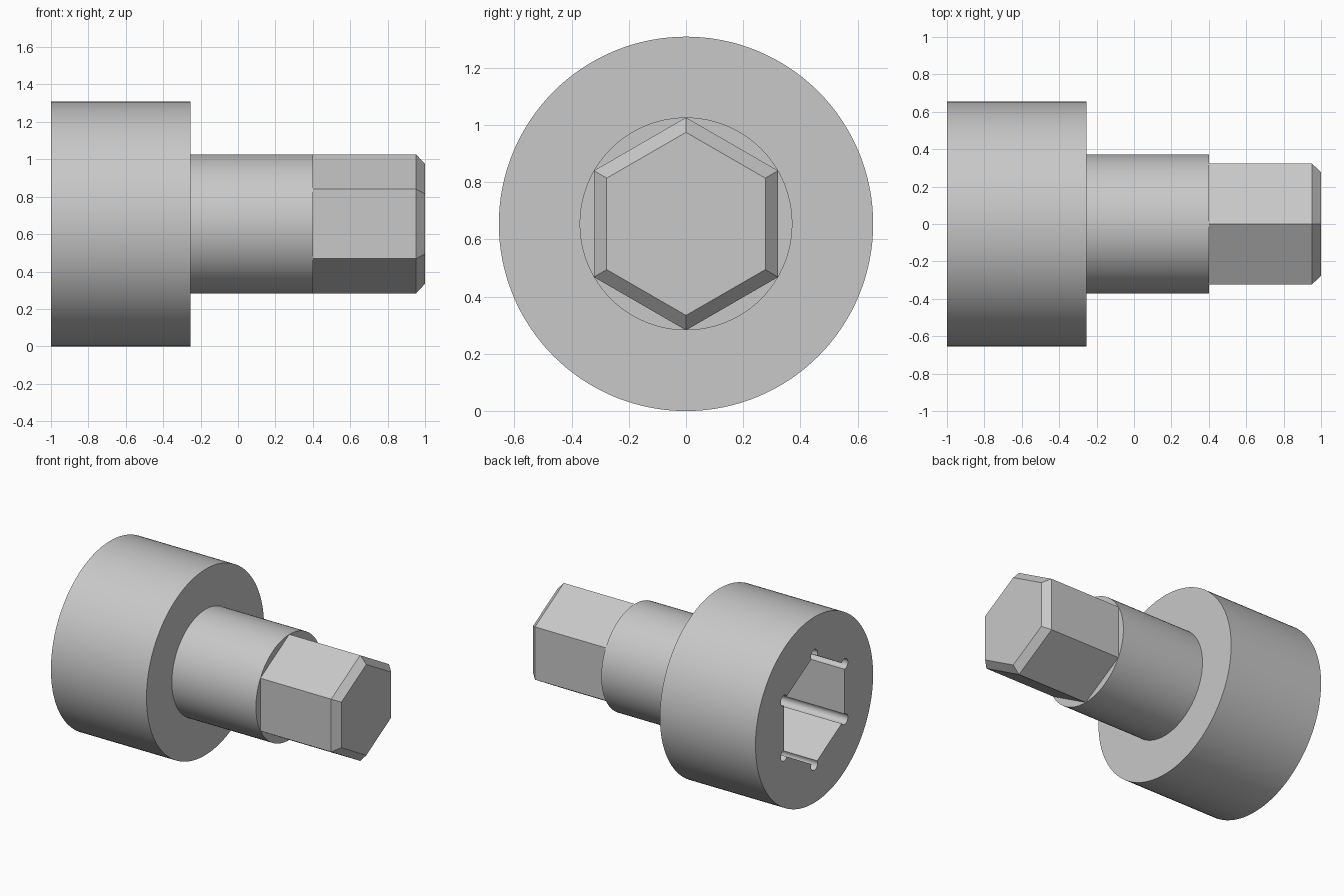
import bpy, bmesh
from math import sin, cos, pi, radians

AXIS_Z = 0.6545

cube = bpy.data.objects.get("Cube")
if cube:
    bpy.data.objects.remove(cube, do_unlink=True)

steel = bpy.data.materials.new("steel_grey")
steel.use_nodes = True
grey = (0.58, 0.58, 0.58, 1)
steel.diffuse_color = grey
steel.node_tree.nodes["Principled BSDF"].inputs["Base Color"].default_value = grey


def polygon(radius, sides):
    """Outline in the (y, z) plane with a corner straight up."""
    return [(radius * sin(2 * pi * i / sides), radius * cos(2 * pi * i / sides))
            for i in range(sides)]


def loft(name, sections, start_cap=True, smooth=False):
    """Skin matching (x, outline) sections along the x axis."""
    bm = bmesh.new()
    rings = [[bm.verts.new((x, y, z + AXIS_Z)) for y, z in outline]
             for x, outline in sections]
    for a, b in zip(rings, rings[1:]):
        for i in range(len(a)):
            j = (i + 1) % len(a)
            bm.faces.new((a[i], a[j], b[j], b[i]))
    bm.faces.new(rings[-1])
    cap = bm.faces.new(rings[0])
    bmesh.ops.recalc_face_normals(bm, faces=bm.faces)
    if not start_cap:
        bmesh.ops.delete(bm, geom=[cap], context='FACES_ONLY')
    mesh = bpy.data.meshes.new(name)
    bm.to_mesh(mesh)
    bm.free()
    mesh.materials.append(steel)
    obj = bpy.data.objects.new(name, mesh)
    bpy.context.collection.objects.link(obj)
    if smooth:
        shade(obj)
    return obj


def shade(obj):
    bpy.ops.object.select_all(action='DESELECT')
    obj.select_set(True)
    bpy.context.view_layer.objects.active = obj
    bpy.ops.object.shade_smooth_by_angle(angle=radians(30))


def socket_outline(radius, relief, steps=12):
    """Hexagon with a round relief at every corner."""
    points = []
    for k in range(6):
        a = k * pi / 3
        for s in range(steps + 1):
            t = a + radians(-120 + 240 * s / steps)
            points.append((radius * sin(a) + relief * sin(t),
                           radius * cos(a) + relief * cos(t)))
    return points


# Wide round head with a hexagonal socket in its left end
disc = polygon(AXIS_Z, 128)
head = loft("socket_head", [(-1, disc), (-0.255, disc)])
hollow = socket_outline(0.389, 0.037)
cutter = loft("socket_cutter", [(-1.1, hollow), (-0.4, hollow)])
cutter.hide_render = True
cut = head.modifiers.new("socket", 'BOOLEAN')
cut.object = cutter
cut.operation = 'DIFFERENCE'
cut.solver = 'EXACT'
bpy.context.view_layer.objects.active = head
bpy.ops.object.modifier_apply(modifier=cut.name)
bpy.data.objects.remove(cutter, do_unlink=True)
shade(head)

# Round neck
neck = polygon(0.372, 96)
loft("round_neck", [(-0.255, neck), (0.4, neck)], start_cap=False, smooth=True)

# Hexagonal drive with a chamfered tip
hexagon = polygon(0.372, 6)
loft("hex_drive", [(0.4, hexagon), (0.952, hexagon), (1, polygon(0.32, 6))],
     start_cap=False)
